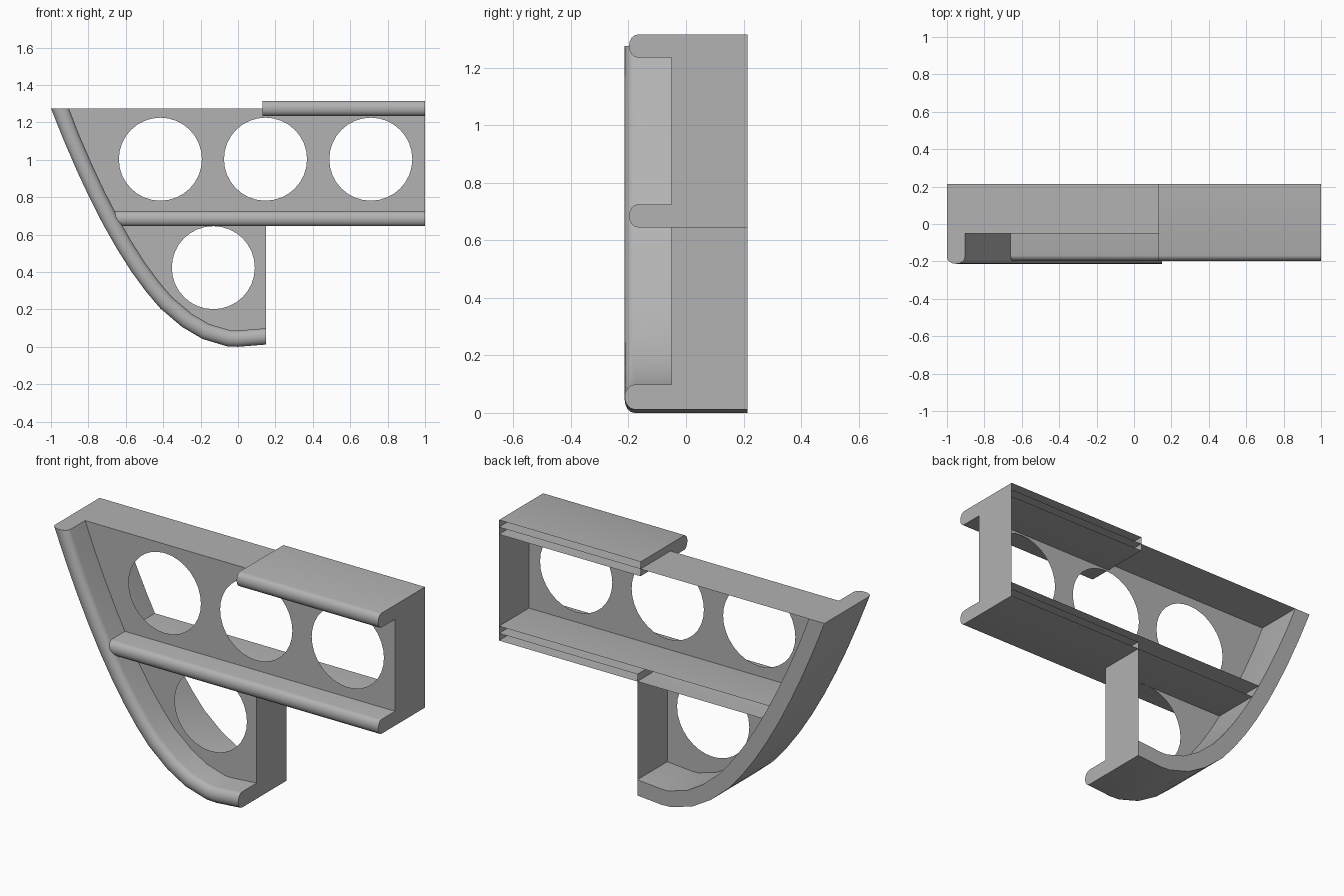
import bpy, bmesh, math
from mathutils import Vector

if "Cube" in bpy.data.objects:
    bpy.data.objects.remove(bpy.data.objects["Cube"])

BACK, WEB = 0.213, -0.05          # rear edge and web plane (y)
TOP, MID, STEP = 1.275, 0.685, 0.15

# outer curve of the rim (x, z), from the top tip to the foot
RIM = [(-1, TOP), (-0.93, 1.1), (-0.86, 0.938), (-0.79, 0.789), (-0.72, 0.652),
       (-0.645, 0.52), (-0.57, 0.402), (-0.49, 0.293), (-0.415, 0.205), (-0.3, 0.107),
       (-0.19, 0.042), (-0.06, 0.003), (0.0, 0.0), (STEP, 0.012)]

grey = bpy.data.materials.new("mid_grey")
grey.diffuse_color = (0.445, 0.445, 0.445, 1)
grey.use_nodes = True
grey.node_tree.nodes["Principled BSDF"].inputs["Base Color"].default_value = grey.diffuse_color


def finish(name, bm, smooth=True):
    bmesh.ops.recalc_face_normals(bm, faces=bm.faces[:])
    mesh = bpy.data.meshes.new(name)
    bm.to_mesh(mesh)
    bm.free()
    mesh.materials.append(grey)
    ob = bpy.data.objects.new(name, mesh)
    bpy.context.collection.objects.link(ob)
    if smooth:
        bpy.ops.object.select_all(action='DESELECT')
        ob.select_set(True)
        bpy.context.view_layer.objects.active = ob
        bpy.ops.object.shade_smooth_by_angle(angle=math.radians(35))
    return ob


def nose_section(front, depth, steps=8):
    """Cross-section as (t, y): t runs 0..1 across the thickness, nose towards -y."""
    arc = []
    for i in range(steps + 1):
        a = math.pi * i / steps
        arc.append((0.5 - 0.5 * math.cos(a), front + depth * (1 - math.sin(a))))
    return [(0, BACK)] + arc + [(1, BACK)]


def loft(name, rings, closed_back):
    bm = bmesh.new()
    vs = [[bm.verts.new(p) for p in ring] for ring in rings]
    n = len(rings[0])
    for a, b in zip(vs, vs[1:]):
        for j in range(n if closed_back else n - 1):
            k = (j + 1) % n
            bm.faces.new((a[j], a[k], b[k], b[j]))
    bm.faces.new(vs[0])
    bm.faces.new(vs[-1])
    return finish(name, bm)


def rim_offset(d):
    """Rim curve moved inwards by d, ends kept on the cut planes."""
    out = []
    for i, (x, z) in enumerate(RIM):
        if i == 0:
            out.append((x + d * 1.1, z))
        elif i == len(RIM) - 1:
            out.append((x, z + d))
        else:
            t = Vector(RIM[i + 1]) - Vector(RIM[i - 1])
            t.normalize()
            out.append((x - t.y * d, z + t.x * d))
    return out


def sheet(name, pts):
    """Thin wall following pts (x, z), from the web to the rear edge."""
    bm = bmesh.new()
    rows = [[bm.verts.new((x, y, z)) for y in (WEB, BACK)] for x, z in pts]
    for a, b in zip(rows, rows[1:]):
        bm.faces.new((a[0], b[0], b[1], a[1]))
    return finish(name, bm, False)


# curved rim with rounded front edge
outer, inner = rim_offset(0), rim_offset(0.087)
section = nose_section(-BACK, 0.035)
loft("curved_rim", [[(o[0] + (i[0] - o[0]) * t, y, o[1] + (i[1] - o[1]) * t)
                     for t, y in section] for o, i in zip(outer, inner)], True)

# rounded flanges, hollow and open at the rear
for name, x0, zc in (("top_flange", 0.13, TOP), ("middle_flange", -0.665, MID)):
    sec = nose_section(-0.198, 0.03)
    loft(name, [[(x, y, zc - 0.04 + 0.08 * t) for t, y in sec] for x in (x0, 1.0)], False)

# thin walls of the frame
sheet("outer_wall", [(-0.93, TOP), (1, TOP), (1, MID), (STEP, MID), (STEP, 0.05)])

# web plate with four round holes
bm = bmesh.new()
outline = rim_offset(0.05) + [(STEP, MID), (1, MID), (1, TOP)]
loops = [outline]
for cx, cz in ((-0.415, 1.003), (0.147, 1.003), (0.71, 1.003), (-0.132, 0.423)):
    loops.append([(cx + 0.222 * math.cos(i * math.pi / 16),
                   cz + 0.222 * math.sin(i * math.pi / 16)) for i in range(32)])
for loop in loops:
    vs = [bm.verts.new((x, WEB, z)) for x, z in loop]
    for i, v in enumerate(vs):
        bm.edges.new((v, vs[(i + 1) % len(vs)]))
bmesh.ops.triangle_fill(bm, use_beauty=True, use_dissolve=False,
                        edges=bm.edges[:], normal=(0, -1, 0))
finish("web_plate", bm, False)
